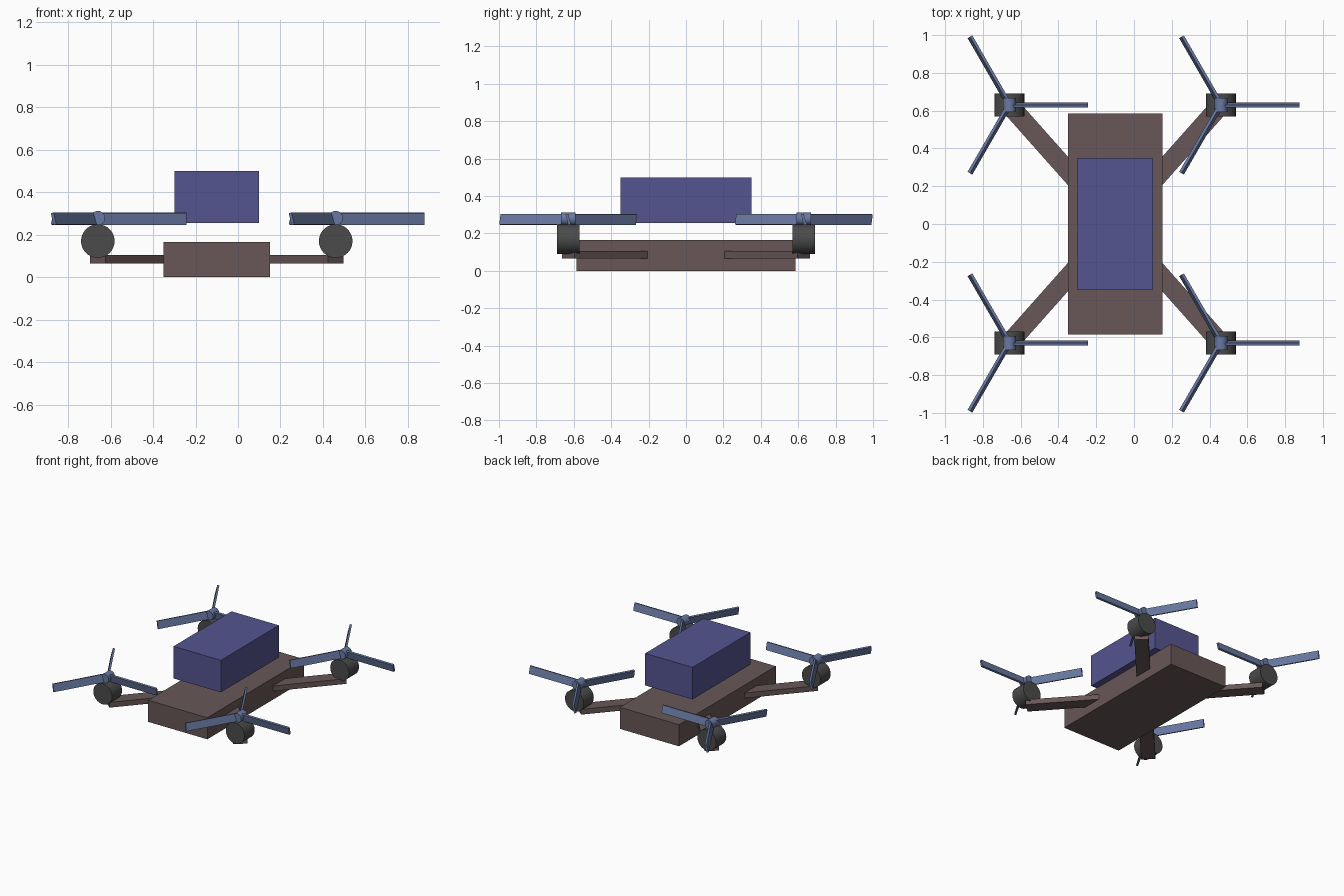
import bpy
from math import atan2, hypot, pi
from mathutils import Matrix

if "Cube" in bpy.data.objects:
    bpy.data.objects.remove(bpy.data.objects["Cube"])

CX = -0.1            # fuselage centre in x
DX, DY = 0.56, 0.63  # rotor offsets from the fuselage centre


def material(name, rgb):
    m = bpy.data.materials.new(name)
    m.diffuse_color = (*rgb, 1)
    m.use_nodes = True
    m.node_tree.nodes["Principled BSDF"].inputs["Base Color"].default_value = m.diffuse_color
    return m


BROWN = material("brown", (0.14, 0.095, 0.095))
BLUE = material("blue", (0.09, 0.09, 0.28))
DARK = material("dark_grey", (0.07, 0.07, 0.07))
STEEL = material("steel_blue", (0.14, 0.19, 0.36))


def finish(name, mat, matrix):
    ob = bpy.context.object
    ob.name = name
    ob.data.transform(matrix)
    ob.data.materials.append(mat)
    return ob


def box(name, mat, size, matrix):
    bpy.ops.mesh.primitive_cube_add(size=1)
    return finish(name, mat, matrix @ Matrix.Diagonal((*size, 1)))


def drum(name, mat, radius, length, loc):
    # cylinder lying along y
    bpy.ops.mesh.primitive_cylinder_add(vertices=32, radius=radius, depth=length)
    ob = finish(name, mat, Matrix.Translation(loc) @ Matrix.Rotation(pi / 2, 4, 'X'))
    bpy.ops.object.shade_smooth_by_angle()
    return ob


T = Matrix.Translation

# Fuselage and the raised cargo box
box("fuselage", BROWN, (0.5, 1.17, 0.165), T((CX, 0, 0.0825)))
box("cargo_box", BLUE, (0.4, 0.7, 0.245), T((CX, 0, 0.3775)))

# Crossed arm beams running through the fuselage
for name, s in (("arm_beam_a", 1), ("arm_beam_b", -1)):
    box(name, BROWN, (2 * hypot(DX, DY), 0.1, 0.04),
        T((CX, 0, 0.085)) @ Matrix.Rotation(s * atan2(DY, DX), 4, 'Z'))

# Motor, hub and three pitched blades at each arm end
for yname, sy in (("front", -1), ("back", 1)):
    for xname, sx in (("left", -1), ("right", 1)):
        tag = f"{yname}_{xname}"
        x, y = CX + sx * DX, sy * DY
        drum(f"motor_{tag}", DARK, 0.079, 0.122, (x, y, 0.17))
        drum(f"hub_{tag}", STEEL, 0.034, 0.076, (x, y, 0.278))
        for i in range(3):
            box(f"blade_{tag}_{i + 1}", STEEL, (0.417, 0.015, 0.058),
                T((x, y, 0.275)) @ Matrix.Rotation(i * 2 * pi / 3, 4, 'Z')
                @ T((0.2085, 0, 0)) @ Matrix.Rotation(0.25, 4, 'X'))
